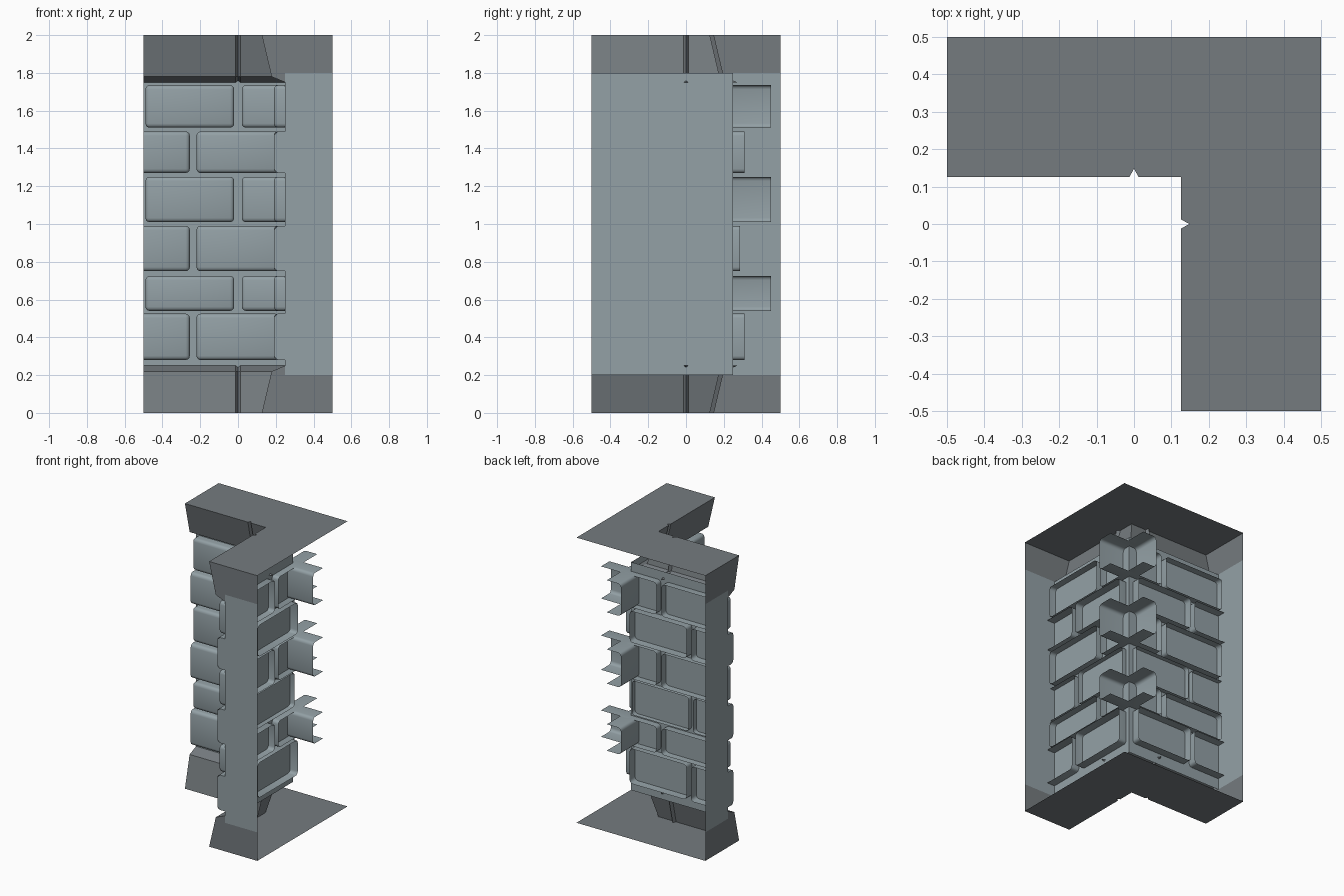
import bpy, bmesh
from mathutils import Matrix

if "Cube" in bpy.data.objects:
    bpy.data.objects.remove(bpy.data.objects["Cube"])

SWAP = Matrix(((0, 1, 0, 0), (1, 0, 0, 0), (0, 0, 1, 0), (0, 0, 0, 1)))
FACE, FRONT = 0.25, 0.19          # wall plane and brick face distance
# course: bottom z, top z, rear edge of the brick shell
ROWS = [(0.28, 0.525, 0.31), (0.54, 0.725, 0.30), (0.75, 0.99, 0.285),
        (1.01, 1.25, 0.30), (1.27, 1.49, 0.31), (1.51, 1.735, 0.30)]


def material(name, color):
    m = bpy.data.materials.new(name)
    m.diffuse_color = (*color, 1)
    m.use_nodes = True
    m.node_tree.nodes["Principled BSDF"].inputs["Base Color"].default_value = m.diffuse_color
    return m


STONE = material("slate_brick", (0.294, 0.355, 0.38))
DARK = material("dark_slate", (0.178, 0.198, 0.212))


def finish(bm, name, mat, smooth=False):
    me = bpy.data.meshes.new(name)
    bm.to_mesh(me)
    bm.free()
    me.materials.append(mat)
    ob = bpy.data.objects.new(name, me)
    bpy.context.collection.objects.link(ob)
    if smooth:
        bpy.context.view_layer.objects.active = ob
        ob.select_set(True)
        bpy.ops.object.shade_smooth_by_angle(angle=0.7)
        ob.select_set(False)
    return ob


def both_walls(build, name, mat, smooth=False):
    """Build the part on the back wall, then mirror it over the diagonal."""
    for side in ("back", "right"):
        bm = bmesh.new()
        build(bm)
        if side == "right":
            bm.transform(SWAP)
            bmesh.ops.reverse_faces(bm, faces=bm.faces)
        finish(bm, f"{side}_{name}", mat, smooth)


def poly(bm, pts):
    return bm.faces.new([bm.verts.new(p) for p in pts])


# open-backed brick shell with rounded edges
def brick(bm, x0, x1, z0, z1, rear, open_left=False, open_right=False):
    b = bmesh.new()
    bmesh.ops.create_cube(b, size=1)
    b.transform(Matrix.Translation(((x0 + x1) / 2, (FRONT + rear) / 2, (z0 + z1) / 2))
                @ Matrix.Diagonal((x1 - x0, rear - FRONT, z1 - z0, 1)))
    b.normal_update()
    gone = [f for f in b.faces if f.normal.y > 0.9
            or (open_left and f.normal.x < -0.9) or (open_right and f.normal.x > 0.9)]
    bmesh.ops.delete(b, geom=gone, context='FACES')
    bmesh.ops.bevel(b, geom=[e for e in b.edges if not e.is_boundary], offset=0.022,
                    segments=3, profile=0.5, affect='EDGES')
    tmp = bpy.data.meshes.new("tmp")
    b.to_mesh(tmp)
    b.free()
    bm.from_mesh(tmp)
    bpy.data.meshes.remove(tmp)


def bricks(bm):
    for i, (z0, z1, rear) in enumerate(ROWS):
        if i % 2:
            brick(bm, -0.49, -0.02, z0, z1, rear)
            brick(bm, 0.02, 0.45, z0, z1, rear, open_right=True)
        else:
            brick(bm, -0.5, -0.255, z0, z1, rear, open_left=True)
            brick(bm, -0.22, 0.22, z0, z1, rear)


# flat mortar wall
def mortar(bm):
    poly(bm, [(-0.5, FACE, 0.2), (FACE, FACE, 0.2), (FACE, FACE, 1.8), (-0.5, FACE, 1.8)])


# flared band with a V groove, swept to the mitred corner
TOP = [(0.25, 1.75), (0.178, 1.78), (0.126, 2.0)]
BASE = [(0.126, 0.0), (0.178, 0.22), (0.25, 0.25)]


def band(profile):
    def build(bm):
        rows = [[bm.verts.new(p) for p in ((-0.5, d, z), (-0.012, d, z), (0, d + 0.022, z),
                                           (0.012, d, z), (d, d, z))] for d, z in profile]
        for a, b in zip(rows, rows[1:]):
            for k in range(4):
                bm.faces.new((a[k], a[k + 1], b[k + 1], b[k]))
    return build


def end_face(bm, pts):
    f = poly(bm, [(-0.5, d, z) for d, z in pts])
    f.normal_update()
    if f.normal.x > 0:
        f.normal_flip()


# end panel whose inner edge follows the cut bricks
def end_panel(bm):
    edge = [(FACE, 0.2)]
    for z0, z1, _ in ROWS[::2]:
        edge += [(FACE, z0), (FRONT + 0.02, z0), (FRONT, z0 + 0.02),
                 (FRONT, z1 - 0.02), (FRONT + 0.02, z1), (FACE, z1)]
    end_face(bm, edge + [(FACE, 1.8), (0.5, 1.8), (0.5, 0.2)])


# darker ends of the flared bands
def band_ends(bm):
    end_face(bm, TOP + [(0.5, 2.0), (0.5, 1.8), (FACE, 1.8)])
    end_face(bm, BASE + [(FACE, 0.2), (0.5, 0.2), (0.5, 0.0)])


both_walls(bricks, "bricks", STONE, True)
both_walls(mortar, "mortar_wall", STONE)
both_walls(end_panel, "end_panel", STONE)
both_walls(band(TOP), "top_band", DARK)
both_walls(band(BASE), "base_band", DARK)
both_walls(band_ends, "band_ends", DARK)

# L-shaped top and bottom plates, notched by the grooves
D = 0.126
half = [(-0.5, D), (-0.012, D), (0, D + 0.022), (0.012, D), (D, D)]
outline = half + [(y, x) for x, y in reversed(half[:-1])] + [(0.5, -0.5), (0.5, 0.5), (-0.5, 0.5)]
for name, z in (("top_plate", 2.0), ("bottom_plate", 0.0)):
    bm = bmesh.new()
    f = poly(bm, [(x, y, z) for x, y in outline])
    f.normal_update()
    if (f.normal.z > 0) != (z > 1):
        f.normal_flip()
    finish(bm, name, DARK)
